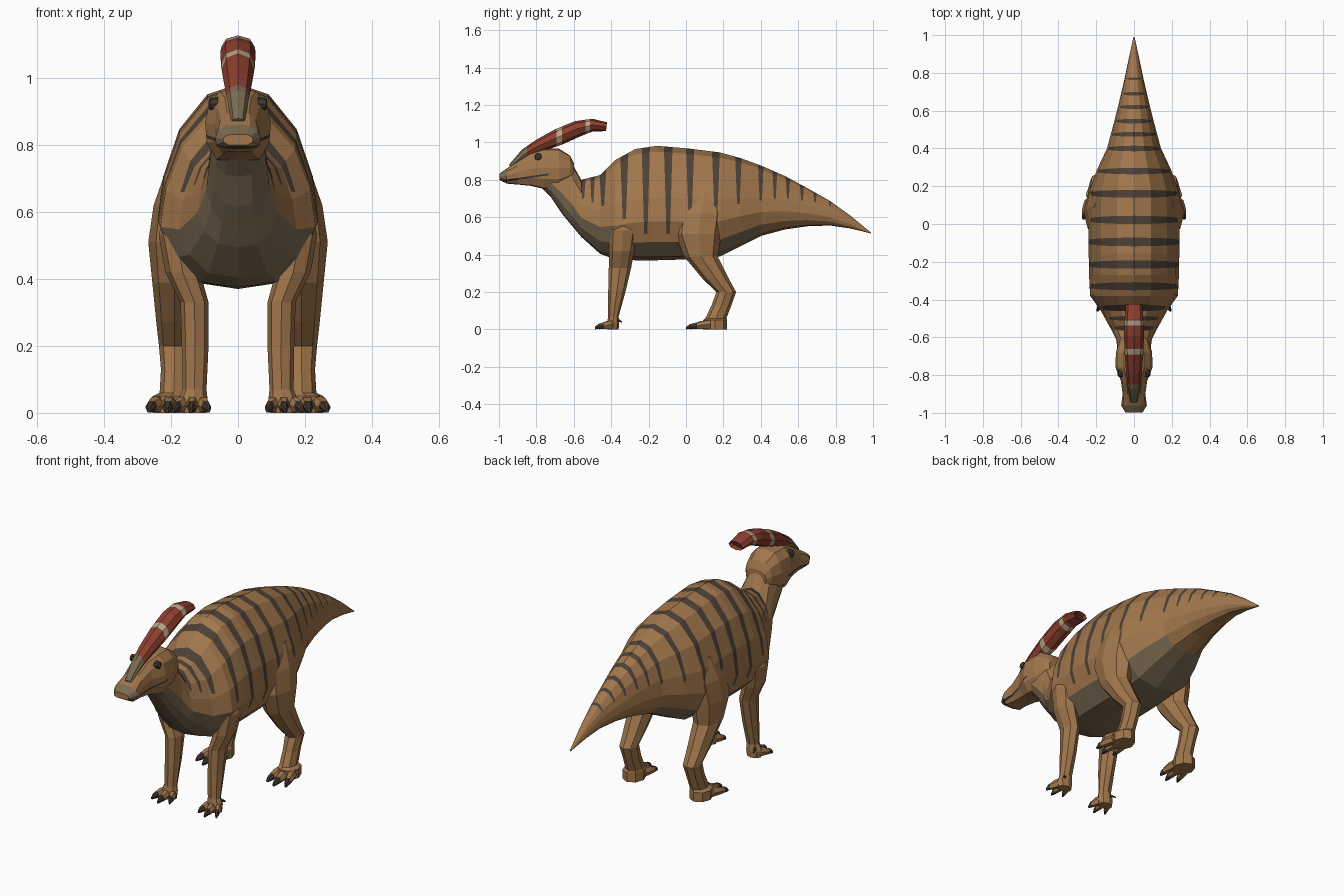
import bpy, bmesh, math
from mathutils import Vector

if "Cube" in bpy.data.objects:
    bpy.data.objects.remove(bpy.data.objects["Cube"])


def material(name, rgb):
    m = bpy.data.materials.new(name)
    m.use_nodes = True
    m.diffuse_color = (*rgb, 1)
    m.node_tree.nodes["Principled BSDF"].inputs["Base Color"].default_value = (*rgb, 1)
    return m


TAN, STRIPE, TAUPE, RED, CREAM, CLAW, HOLLOW = range(7)
MATS = [material("tan_skin", (.36, .185, .073)),
        material("dark_stripe", (.075, .053, .038)),
        material("taupe_belly", (.2, .145, .083)),
        material("red_crest", (.27, .05, .028)),
        material("cream_band", (.46, .38, .26)),
        material("dark_claw", (.05, .037, .03)),
        material("crest_hollow", (.1, .02, .014))]


def ring(c, a, b, n):
    """Ellipse of n points about c with half axes a and b."""
    c, a, b = Vector(c), Vector(a), Vector(b)
    return [c + a * math.cos(k * math.tau / n) + b * math.sin(k * math.tau / n) for k in range(n)]


def loft(rings, mat=TAN, paint=None):
    """Skin a list of equal rings; paint(centre, strip) may choose the colour."""
    bm = bmesh.new()
    vs = [[bm.verts.new(p) for p in r] for r in rings]
    n = len(vs[0])
    for r0, r1 in zip(vs, vs[1:]):
        for j in range(n):
            k = (j + 1) % n
            f = bm.faces.new((r0[j], r0[k], r1[k], r1[j]))
            f.material_index = paint(f.calc_center_median(), j) if paint else mat
    for r in (vs[0], vs[-1]):
        bm.faces.new(r).material_index = mat
    bmesh.ops.recalc_face_normals(bm, faces=bm.faces)
    return bm


def cut(bm, point, normal, faces=None):
    faces = list(bm.faces) if faces is None else faces
    geom = set(faces)
    for f in faces:
        geom.update(f.edges)
        geom.update(f.verts)
    bmesh.ops.bisect_plane(bm, geom=list(geom), dist=1e-5, plane_co=point, plane_no=normal)


def finish(name, bm):
    me = bpy.data.meshes.new(name)
    bm.to_mesh(me)
    bm.free()
    for m in MATS:
        me.materials.append(m)
    ob = bpy.data.objects.new(name, me)
    bpy.context.collection.objects.link(ob)
    return ob


def section(y, zb, zt, w, profile):
    """Mirrored cross-section from (width, height) fractions, bottom to top."""
    half = [Vector((w * a, y, zb + (zt - zb) * t)) for a, t in profile]
    return half + [Vector((-p.x, p.y, p.z)) for p in half[-2:0:-1]]


# Body, neck and tail in one skin
BODY = [(0, 0), (.5, .03), (.84, .16), (1, .34), (.93, .55), (.73, .78), (.38, .95), (0, 1)]
rows = [(-.78, .765, .86, .05), (-.72, .705, .93, .08), (-.66, .615, .94, .088),
        (-.61, .555, .89, .095), (-.56, .495, .8, .12), (-.46, .405, .825, .175),
        (-.38, .375, .905, .232), (-.27, .37, .965, .238), (-.155, .37, .982, .24),
        (.02, .375, .967, .24), (.18, .39, .947, .235), (.29, .445, .917, .195),
        (.4, .5, .877, .143), (.53, .535, .82, .108), (.65, .552, .755, .078),
        (.77, .556, .687, .05), (.88, .54, .608, .027), (.99, .513, .518, .003)]


def body_paint(c, j):
    strip = min(j, 13 - j)
    limit = 3 if c.y < -.36 else 2
    return TAUPE if strip < limit and c.y < .36 else TAN


body = loft([section(*r, BODY) for r in rows], paint=body_paint)

# Tapering stripes: y, half width, lower end, upper end
stripes = [(-.55, .013, .7, .8), (-.5, .013, .68, .82), (-.445, .018, .66, .84),
           (-.33, .022, .59, .95), (-.215, .022, .51, .98), (-.095, .023, .51, .98),
           (.022, .022, .61, .97), (.16, .021, .63, .95), (.28, .017, .67, .92),
           (.4, .015, .69, .88), (.475, .013, .7, .85), (.545, .012, .7, .81),
           (.62, .011, .69, .77), (.69, .009, .68, .73), (.77, .007, .655, .69)]
for y, h, lo, hi in stripes:
    for s in (1, -1):
        cut(body, (0, y + s * h, hi), (0, hi - lo, -s * .6 * h))

    def inside(f):
        c = f.calc_center_median()
        return c.z > lo - .25 and abs(c.y - y) < h * (.4 + .6 * (c.z - lo) / (hi - lo))

    cut(body, (0, y, lo), (0, 0, 1), [f for f in body.faces if abs(f.calc_center_median().y - y) < h])
    for f in body.faces:
        if inside(f) and f.calc_center_median().z > lo:
            f.material_index = STRIPE
finish("body", body)

# Head with bill and mouth line
HEAD = [(0, 0), (.65, .02), (.95, .25), (1, .52), (.88, .8), (.55, .97), (0, 1)]
rows = [(-.998, .8, .832, .045), (-.96, .78, .86, .068), (-.9, .775, .9, .06),
        (-.83, .768, .945, .07), (-.76, .752, .967, .098), (-.68, .75, .967, .096),
        (-.62, .79, .93, .078), (-.6, .81, .89, .06)]
head = loft([section(*r, HEAD) for r in rows],
            paint=lambda c, j: TAUPE if c.y < -.93 and c.z > .8 else TAN)


def mouth(y):
    return .79 + (y + 1) * .15


cut(head, (0, -.735, 0), (0, 1, 0))
for d in (-.005, .005):
    cut(head, (0, -1, mouth(-1) + d), (0, -.15, 1),
        [f for f in head.faces if f.calc_center_median().y < -.735])
for f in head.faces:
    c = f.calc_center_median()
    if c.y < -.735 and abs(c.z - mouth(c.y)) < .0048:
        f.material_index = CLAW
finish("head", head)

# Swept-back crest with bands and a hollow end
path = [(-.94, .87, .02, .012), (-.86, .94, .033, .028), (-.78, .985, .042, .036),
        (-.68, 1.03, .05, .045), (-.58, 1.073, .053, .043), (-.5, 1.093, .05, .034),
        (-.425, 1.084, .043, .024)]
rings = []
for i, (y, z, w, h) in enumerate(path):
    a, b = path[max(i - 1, 0)], path[min(i + 1, len(path) - 1)]
    t = Vector((0, b[0] - a[0], b[1] - a[1])).normalized()
    rings.append(ring((0, y, z), (w, 0, 0), Vector((0, -t.z, t.y)) * h, 8))
crest = loft(rings, RED)
end = max(crest.faces, key=lambda f: f.calc_center_median().y)
bmesh.ops.inset_region(crest, faces=[end], thickness=.008)
bmesh.ops.translate(crest, verts=end.verts, vec=(0, -.02, 0))
end.material_index = HOLLOW
for y in (-.85, -.692, -.662, -.538, -.512):
    cut(crest, (0, y, 1), (0, 1, 0))
for f in crest.faces:
    y = f.calc_center_median().y
    if y < -.85:
        f.material_index = TAUPE
    elif -.692 < y < -.662 or -.538 < y < -.512:
        f.material_index = CREAM
finish("crest", crest)


def limb(name, rows, s):
    """Leg from horizontal rings: x, y, z, half width, half depth."""
    finish(name, loft([ring((s * x, y, z), (a, 0, 0), (0, b, 0), 8) for x, y, z, a, b in rows]))


def toe(name, x0, x1, y0, y1, r, s):
    """Tapered toe pointing forward, with a dark claw."""
    def at(t, w, h):
        return ring((s * (x0 + (x1 - x0) * t), y0 + (y1 - y0) * t, h), (w, 0, 0), (0, 0, h), 6)
    finish(name, loft([at(0, r, .027), at(.4, r * 1.05, .024), at(.68, r * .85, .018)]))
    finish(name + "_claw", loft([at(.64, r * .72, .019), at(.85, r * .6, .015), at(1, r * .25, .007)], CLAW))


for side, s in (("left", 1), ("right", -1)):
    limb(side + "_front_leg", [(.185, -.33, .62, .03, .045), (.185, -.335, .53, .052, .075),
                               (.165, -.345, .42, .052, .068), (.13, -.353, .33, .042, .06),
                               (.128, -.37, .2, .04, .046), (.13, -.388, .07, .036, .028),
                               (.135, -.39, .035, .045, .032), (.135, -.39, 0, .04, .03)], s)
    limb(side + "_hind_leg", [(.18, .1, .74, .03, .06), (.19, .08, .62, .062, .125),
                              (.19, .065, .51, .078, .125), (.19, .08, .39, .066, .09),
                              (.19, .16, .27, .054, .07), (.19, .215, .2, .046, .053),
                              (.19, .19, .13, .04, .053), (.192, .16, .06, .042, .056),
                              (.2, .155, .05, .055, .065), (.2, .155, 0, .055, .065)], s)
    for i, d in (("inner", -1), ("middle", 0), ("outer", 1)):
        back = .012 * abs(d)
        toe(f"{side}_front_{i}_toe", .135 + d * .022, .14 + d * .053, -.385, -.487 + 2 * back, .018, s)
        toe(f"{side}_hind_{i}_toe", .203 + d * .034, .212 + d * .055, .13, 0 + 2 * back, .023, s)
    # Small spur behind the front foot
    finish(side + "_spur", loft([ring((s * .15, -.38, .06), (.01, 0, 0), (0, 0, .012), 5),
                                 ring((s * .165, -.343, .04), (.003, 0, 0), (0, 0, .004), 5)], CLAW))
    # Eye
    finish(side + "_eye", loft([ring((s * x, -.79, .923), (0, r, 0), (0, 0, r), 8)
                                for x, r in ((.06, .02), (.083, .018), (.088, .009))], CLAW))
